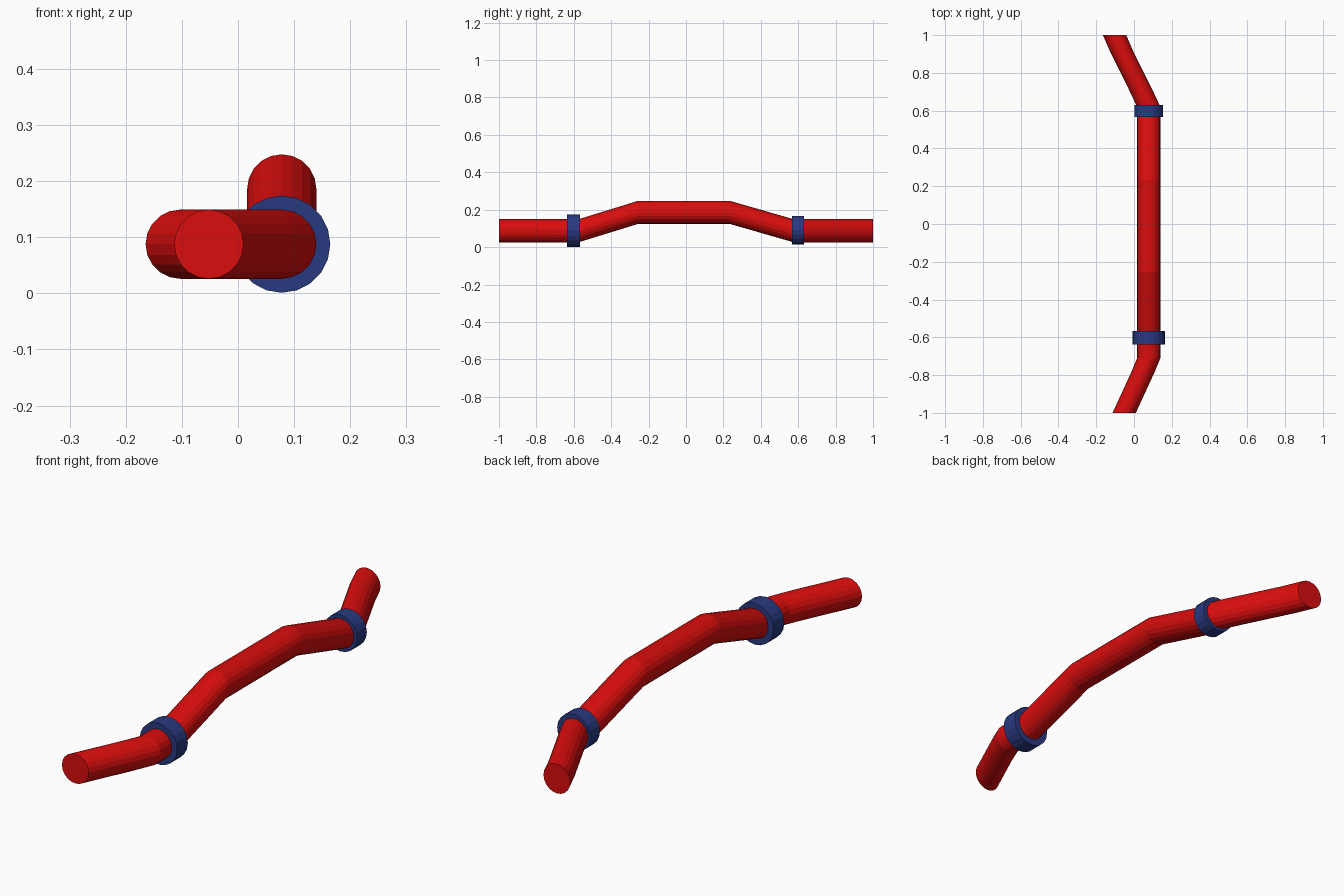
import bpy, bmesh, math

if "Cube" in bpy.data.objects:
    bpy.data.objects.remove(bpy.data.objects["Cube"])

SIDES = 20
CX, CZ = 0.078, 0.0875   # axis of the straight run


def material(name, rgb):
    m = bpy.data.materials.new(name)
    m.diffuse_color = (*rgb, 1)
    m.use_nodes = True
    m.node_tree.nodes["Principled BSDF"].inputs["Base Color"].default_value = m.diffuse_color
    return m


red = material("pipe_red", (0.70, 0.004, 0.004))
blue = material("collar_blue", (0.022, 0.042, 0.22))


def loft(name, path, radius, mat):
    """Sweep an upright circle through the path points and cap both ends."""
    bm = bmesh.new()
    loops = []
    for x, y, z in path:
        loops.append([bm.verts.new((x + radius * math.cos(a), y, z + radius * math.sin(a)))
                      for a in (2 * math.pi * i / SIDES for i in range(SIDES))])
    for a, b in zip(loops, loops[1:]):
        for i in range(SIDES):
            j = (i + 1) % SIDES
            bm.faces.new((a[i], a[j], b[j], b[i]))
    bm.faces.new(loops[0])
    bm.faces.new(loops[-1])
    bmesh.ops.recalc_face_normals(bm, faces=bm.faces)
    mesh = bpy.data.meshes.new(name)
    bm.to_mesh(mesh)
    bm.free()
    mesh.materials.append(mat)
    ob = bpy.data.objects.new(name, mesh)
    bpy.context.collection.objects.link(ob)
    return ob


# Bent pipe: sideways bends at both ends, raised middle
loft("pipe", [
    (-0.052, -1.0, CZ), (0.047, -0.785, CZ), (CX, -0.71, CZ),
    (CX, -0.575, CZ), (CX, -0.255, 0.186), (CX, 0.233, 0.186), (CX, 0.575, CZ),
    (CX, 0.62, CZ), (0.043, 0.695, CZ), (-0.066, 0.915, CZ), (-0.103, 1.0, CZ),
], 0.0617, red)

# Collars around the pipe
loft("front_collar", [(CX, -0.637, CZ), (CX, -0.566, CZ)], 0.0865, blue)
loft("rear_collar", [(CX, 0.566, 0.0905), (CX, 0.63, 0.0905)], 0.0765, blue)
